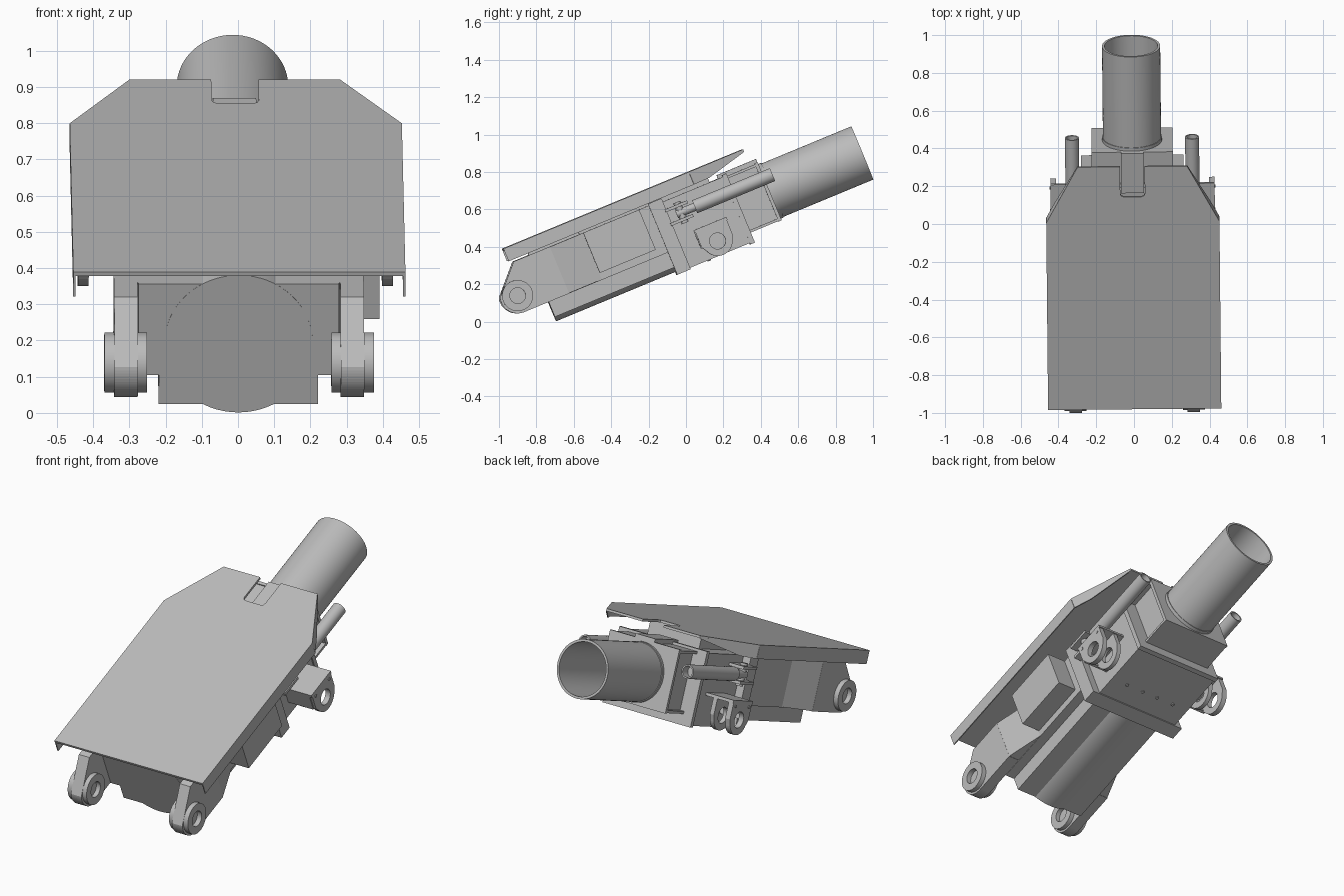
import bpy, bmesh, math
from mathutils import Matrix, Vector

cube = bpy.data.objects.get("Cube")
if cube:
    bpy.data.objects.remove(cube)

GREY = (0.5, 0.5, 0.5, 1.0)
mat = bpy.data.materials.new("plain_grey")
mat.use_nodes = True
mat.diffuse_color = GREY
mat.node_tree.nodes["Principled BSDF"].inputs["Base Color"].default_value = GREY

# Parts are built level (x across, y along, z up), then pitched up as a whole
TILT = (Matrix.Translation((-0.006, 0, 0)) @ Matrix.Rotation(math.radians(0.57), 4, 'Z')
        @ Matrix.Rotation(math.radians(22.5), 4, 'X'))
AXIS_W = 0.472   # height of the barrel axis
TOP = 0.65       # top of the body
BASE = 0.25      # underside of the cradle


def finish(name, bm, smooth=False):
    bmesh.ops.recalc_face_normals(bm, faces=bm.faces)
    me = bpy.data.meshes.new(name)
    bm.to_mesh(me)
    bm.free()
    ob = bpy.data.objects.new(name, me)
    bpy.context.collection.objects.link(ob)
    ob.matrix_world = TILT
    me.materials.append(mat)
    if smooth:
        me.polygons.foreach_set("use_smooth", [True] * len(me.polygons))
        me.set_sharp_from_angle(angle=math.radians(35))
    return ob


def prism(name, pts, axis, lo, hi):
    """Extrude a flat outline along axis 0 (x), 1 (y) or 2 (z)."""
    bm = bmesh.new()
    verts = []
    for p in pts:
        co = list(p)
        co.insert(axis, lo)
        verts.append(bm.verts.new(co))
    face = bm.faces.new(verts)
    new = bmesh.ops.extrude_face_region(bm, geom=[face])["geom"]
    move = Vector((0, 0, 0))
    move[axis] = hi - lo
    bmesh.ops.translate(bm, vec=move, verts=[v for v in new if isinstance(v, bmesh.types.BMVert)])
    return finish(name, bm)


def box(name, x0, x1, y0, y1, z0, z1):
    return prism(name, [(x0, y0), (x1, y0), (x1, y1), (x0, y1)], 2, z0, z1)


def lathe(name, profile, start, direction, segs=48):
    """Spin (radius, distance) points about the line from start."""
    bm = bmesh.new()
    vs = [bm.verts.new((r, 0, d)) for r, d in profile]
    edges = [bm.edges.new((a, b)) for a, b in zip(vs, vs[1:])]
    bmesh.ops.spin(bm, geom=vs + edges, cent=(0, 0, 0), axis=(0, 0, 1),
                   angle=math.tau, steps=segs, use_duplicate=False)
    bmesh.ops.remove_doubles(bm, verts=bm.verts, dist=0.0002)
    turn = Vector(direction).to_track_quat('Z', 'Y').to_matrix().to_4x4()
    bm.transform(Matrix.Translation(start) @ turn)
    return finish(name, bm, True)


def rod(name, r, start, direction, length, segs=32):
    return lathe(name, [(0, 0), (r, 0), (r, length), (0, length)], start, direction, segs)


def ring(name, r, hole, start, direction, length):
    return lathe(name, [(hole, 0), (r, 0), (r, length), (hole, length), (hole, 0)],
                 start, direction, 40)


def panel(name, pts, thick):
    bm = bmesh.new()
    bm.faces.new([bm.verts.new(p) for p in pts])
    ob = finish(name, bm)
    mod = ob.modifiers.new("thickness", 'SOLIDIFY')
    mod.thickness = thick
    mod.offset = 0
    return ob


def cut(ob, cutter):
    mod = ob.modifiers.new("bore", 'BOOLEAN')
    mod.operation = 'DIFFERENCE'
    mod.solver = 'EXACT'
    mod.object = cutter


def arc(cy, cz, r, a0, a1, n=20):
    return [(cy + r * math.cos(math.radians(a0 + (a1 - a0) * i / n)),
             cz + r * math.sin(math.radians(a0 + (a1 - a0) * i / n))) for i in range(n + 1)]


# Hinge positions and hidden bore cutters
FRONT, TRUNNION = (-0.782, 0.474), (0.317, 0.335)
bores = {}
for key, (y, z), r in (("front", FRONT, 0.042), ("trunnion", TRUNNION, 0.043)):
    bores[key] = rod(key + "_bore_cutter", r, (-0.6, y, z), (1, 0, 0), 1.2)
    bores[key].hide_render = True
    bores[key].hide_viewport = True
    bores[key].display_type = 'WIRE'

# Armour plate with a rounded notch at its rear edge
half = [(0.065, 0.632), (0.065, 0.478), (0.06, 0.465), (0.048, 0.46)]
edge = [(0.4585, -0.757), (0.4585, 0.315), (0.29, 0.632)] + half
prism("cover_plate", edge + [(-x, y) for x, y in reversed(edge)], 2, 0.722, 0.735)

# Main body, lower body and inner cylinder
box("body", -0.277, 0.277, -0.64, 0.06, 0.379, TOP)
box("lower_body", -0.22, 0.22, -0.64, 0.06, 0.292, 0.385)
rod("recoil_housing", 0.205, (0, -0.641, AXIS_W), (0, 1, 0), 0.7, 64)
box("side_box", 0.27, 0.392, -0.33, -0.006, 0.418, TOP)
box("cover_support", -0.16, 0.16, -0.35, 0.4, 0.64, 0.725)

# Cradle, cross band and rear frame
box("cross_band", -0.31, 0.31, 0.05, 0.128, BASE, 0.66)
box("cradle", -0.265, 0.265, 0.12, 0.5, BASE + 0.008, 0.64)
box("cradle_end_plate", -0.272, 0.272, 0.475, 0.5, BASE, TOP)
box("rear_frame", -0.19, 0.19, 0.5, 0.665, 0.322, 0.622)
box("rear_flange", -0.215, 0.215, 0.66, 0.678, 0.305, 0.642)
box("rear_frame_top", -0.215, 0.215, 0.5, 0.665, 0.622, 0.636)
box("rear_frame_base", -0.215, 0.215, 0.5, 0.665, 0.308, 0.322)
box("notch_tongue", -0.06, 0.06, 0.45, 0.678, 0.636, 0.66)
for x in (-0.16, -0.05, 0.05, 0.16):
    rod("cradle_bolt", 0.009, (x, 0.24, BASE + 0.01), (0, 0, -1), 0.008, 10)

# Barrel
lathe("barrel", [(0, 0.03), (0.141, 0.03), (0.141, 0.54), (0.154, 0.54), (0.154, 0.02),
                 (0.158, 0.02), (0.158, 0), (0, 0)], (0, 0.676, AXIS_W), (0, 1, 0), 64)

# Paired parts
for s, side in ((1, "left"), (-1, "right")):
    def span(name, x0, x1, *rest):
        return box(side + name, min(s * x0, s * x1), max(s * x0, s * x1), *rest)

    # Folded skirts under the plate
    span("_skirt", 0.4525, 0.4585, -0.757, 0.315, 0.662, 0.73)
    panel(side + "_corner_skirt", [(s * 0.455, 0.315, 0.728), (s * 0.455, 0.315, 0.662),
          (s * 0.408, 0.404, 0.664), (s * 0.288, 0.63, 0.72), (s * 0.288, 0.63, 0.728)], 0.006)

    # Front hinge arm with boss and tapered root
    y, z = FRONT
    outline = arc(y, z, 0.095, 270, 165) + [(-0.732, TOP), (-0.523, TOP), (-0.523, z - 0.095)]
    cut(prism(side + "_front_arm", outline, 0, s * 0.28, s * 0.345), bores["front"])
    prism(side + "_arm_root", [(s * 0.27, -0.64), (s * 0.345, -0.525), (s * 0.276, -0.33),
          (s * 0.2, -0.33)], 2, 0.381, TOP - 0.001)
    for a, b in ((0.255, 0.285), (0.34, 0.372)):
        ring(side + "_arm_boss", 0.083, 0.042, (s * a, y, z), (s, 0, 0), b - a)

    # Trunnion bracket: two bored cheeks under a cap plate
    y, z = TRUNNION
    outline = [(0.225, 0.43), (0.225, z)] + arc(y, z, 0.08, 200, 340) + [(0.405, z), (0.405, 0.43)]
    for a, b in ((0.31, 0.335), (0.405, 0.435)):
        cut(prism(side + "_trunnion_cheek", outline, 0, s * a, s * b), bores["trunnion"])
    span("_trunnion_cap", 0.26, 0.435, 0.22, 0.41, 0.42, 0.436)
    span("_trunnion_web", 0.26, 0.42, 0.22, 0.236, 0.33, 0.43)
    for dy in (0.25, 0.38):
        rod(side + "_bracket_bolt", 0.008, (s * 0.433, dy, 0.405), (s, 0, 0), 0.006, 10)

    # Recoil tube held in a pinned fork
    x, w = s * 0.318, 0.55
    lathe(side + "_recoil_tube", [(0, 0), (0.037, 0), (0.037, 0.45), (0.029, 0.45),
          (0.029, 0.4), (0, 0.4)], (x, 0.275, w), (0, 1, 0), 32)
    rod(side + "_tube_rod", 0.022, (x, 0.17, w), (0, 1, 0), 0.12)
    for z0 in (0.503, 0.582):
        span("_fork_plate", 0.25, 0.355, 0.12, 0.25, z0, z0 + 0.016)
    rod(side + "_fork_pin", 0.02, (x, 0.195, 0.49), (0, 0, 1), 0.12, 20)
